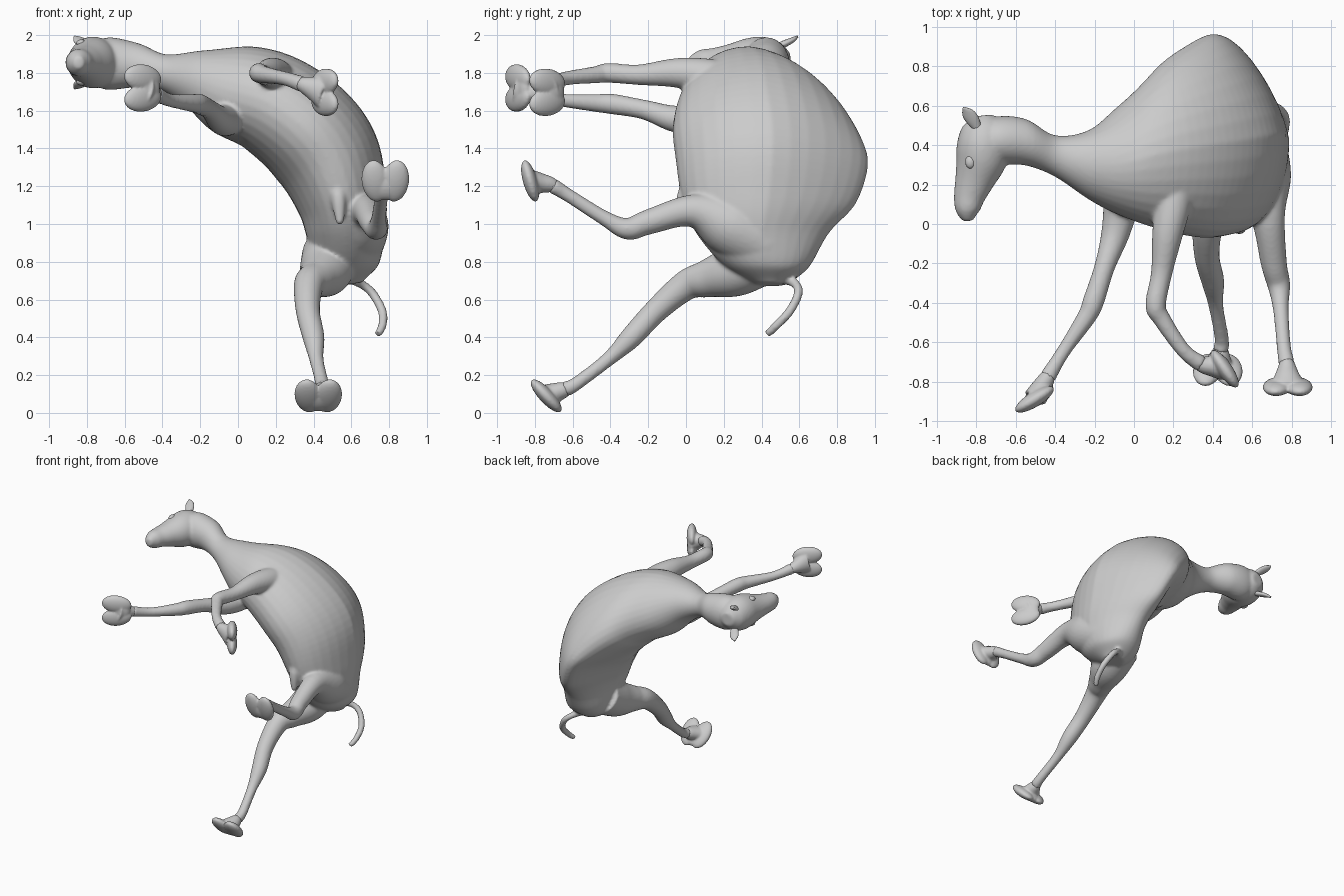
import bpy, bmesh, math
from mathutils import Vector, Matrix

cube = bpy.data.objects.get("Cube")
if cube:
    bpy.data.objects.remove(cube, do_unlink=True)

grey = bpy.data.materials.new("plain grey")
grey.use_nodes = True
grey.diffuse_color = (0.6, 0.6, 0.6, 1)
grey.node_tree.nodes["Principled BSDF"].inputs["Base Color"].default_value = (0.6, 0.6, 0.6, 1)

X, Y, Z = Vector((1, 0, 0)), Vector((0, 1, 0)), Vector((0, 0, 1))


def spline(rows, steps):
    """Smooth curve through rows of numbers."""
    rows = [Vector(r) for r in rows]
    out = []
    for i in range(len(rows) - 1):
        p0, p1, p2 = rows[max(i - 1, 0)], rows[i], rows[i + 1]
        p3 = rows[min(i + 2, len(rows) - 1)]
        for s in range(steps):
            t = s / steps
            out.append(p1 + 0.5 * t * ((p2 - p0) + t * ((2 * p0 - 5 * p1 + 4 * p2 - p3)
                       + t * (3 * (p1 - p2) + p3 - p0))))
    return out + [rows[-1]]


def tube(bm, rows, ref, upright=False, steps=6, sides=32):
    """Sweep ellipses (x, y, z, size along ref, size across, top taper, top lean)."""
    rows = [tuple(r) + ((r[3],) if len(r) == 4 else ()) for r in rows]
    rows = [r + (0.0,) * (7 - len(r)) for r in rows]
    pts = spline(rows, steps)
    rings = []
    for i, p in enumerate(pts):
        c = Vector(p[:3])
        tan = Vector(pts[min(i + 1, len(pts) - 1)][:3]) - Vector(pts[max(i - 1, 0)][:3])
        if upright:
            tan -= ref * tan.dot(ref)
        tan.normalize()
        up = (ref - tan * ref.dot(tan)).normalized()
        side = tan.cross(up)
        ring = []
        for k in range(sides):
            a = 2 * math.pi * k / sides
            s = math.sin(a)
            top = max(s, 0)
            across = p[4] * math.cos(a) * (1 - p[5] * top) + p[6] * top * top
            ring.append(bm.verts.new(c + up * p[3] * s + side * across))
        rings.append(ring)
    for r, q in zip(rings, rings[1:]):
        for k in range(sides):
            bm.faces.new((r[k], r[(k + 1) % sides], q[(k + 1) % sides], q[k]))
    bm.faces.new(rings[0][::-1])
    bm.faces.new(rings[-1])


def finish(name, bm):
    bmesh.ops.recalc_face_normals(bm, faces=bm.faces)
    mesh = bpy.data.meshes.new(name)
    bm.to_mesh(mesh)
    bm.free()
    mesh.materials.append(grey)
    mesh.shade_smooth()
    ob = bpy.data.objects.new(name, mesh)
    bpy.context.collection.objects.link(ob)
    return ob


def blend(ob, voxel, smooth):
    """Fuse overlapping volumes into one soft skin."""
    m = ob.modifiers.new("fuse", 'REMESH')
    m.mode, m.voxel_size, m.use_smooth_shade = 'VOXEL', voxel, True
    m = ob.modifiers.new("soften", 'SMOOTH')
    m.factor, m.iterations = 0.5, smooth


body = bmesh.new()

# Trunk with hump and neck, from rump to poll
tube(body, [
    (0.58, 0.45, 0.68, 0.08, 0.08),
    (0.57, 0.43, 0.77, 0.22, 0.17),
    (0.57, 0.405, 0.95, 0.35, 0.21, 0.25, 0.02),
    (0.55, 0.44, 1.12, 0.46, 0.24, 0.4, 0.05),
    (0.475, 0.455, 1.345, 0.51, 0.285, 0.42, 0.07),
    (0.35, 0.425, 1.51, 0.495, 0.29, 0.25, 0.07),
    (0.16, 0.385, 1.645, 0.42, 0.275, 0.15, 0.05),
    (-0.05, 0.325, 1.71, 0.29, 0.24, 0.1, 0.02),
    (-0.22, 0.30, 1.765, 0.18, 0.16),
    (-0.40, 0.345, 1.805, 0.105, 0.095),
    (-0.55, 0.415, 1.84, 0.118, 0.12),
    (-0.70, 0.425, 1.85, 0.12, 0.138),
    (-0.80, 0.42, 1.855, 0.07, 0.08)], Y, upright=True)

# Head, from poll to muzzle
HEAD_Z = 1.855
tube(body, [
    (-0.77, 0.55, HEAD_Z, 0.05, 0.05),
    (-0.765, 0.50, HEAD_Z, 0.105, 0.105),
    (-0.765, 0.42, HEAD_Z, 0.135, 0.13),
    (-0.775, 0.33, HEAD_Z, 0.13, 0.13),
    (-0.81, 0.22, HEAD_Z, 0.095, 0.10),
    (-0.835, 0.14, HEAD_Z, 0.076, 0.08),
    (-0.845, 0.07, HEAD_Z, 0.066, 0.062),
    (-0.842, 0.015, HEAD_Z, 0.03, 0.025)], Z, upright=True)

# Legs: shoulder or hip, knee, ankle
legs = {
    "right_front": [
        (-0.02, 0.32, 1.64, 0.13), (-0.06, 0.12, 1.56, 0.095), (-0.095, -0.05, 1.555, 0.072),
        (-0.15, -0.22, 1.605, 0.052), (-0.205, -0.39, 1.635, 0.054), (-0.24, -0.47, 1.64, 0.048),
        (-0.36, -0.65, 1.655, 0.035), (-0.44, -0.78, 1.69, 0.042)],
    "left_front": [
        (0.21, 0.32, 1.72, 0.12), (0.20, 0.12, 1.78, 0.095), (0.17, -0.05, 1.80, 0.078),
        (0.14, -0.25, 1.79, 0.054), (0.11, -0.41, 1.80, 0.052), (0.14, -0.48, 1.79, 0.045),
        (0.25, -0.64, 1.77, 0.037), (0.34, -0.71, 1.74, 0.043)],
    "left_hind": [
        (0.60, 0.42, 0.90, 0.17), (0.64, 0.22, 1.00, 0.16), (0.68, 0.03, 1.07, 0.087),
        (0.71, -0.20, 1.01, 0.066), (0.735, -0.31, 0.975, 0.058), (0.745, -0.43, 1.03, 0.04),
        (0.76, -0.62, 1.15, 0.036), (0.775, -0.71, 1.205, 0.042)],
    "right_hind": [
        (0.49, 0.42, 0.84, 0.15), (0.465, 0.26, 0.755, 0.14), (0.415, 0.11, 0.71, 0.10),
        (0.375, 0.0, 0.675, 0.08), (0.37, -0.16, 0.54, 0.064), (0.40, -0.29, 0.40, 0.058),
        (0.415, -0.41, 0.285, 0.038), (0.445, -0.58, 0.155, 0.036), (0.44, -0.64, 0.125, 0.042)],
}
for path in legs.values():
    tube(body, path, Vector((0.77, 0.05, 0.64)))

# Belly sheath
tube(body, [(0.51, 0.12, 1.30, 0.06), (0.53, 0.0, 1.16, 0.045), (0.54, -0.025, 1.0, 0.02)], X)
# Tail
tube(body, [(0.55, 0.47, 0.73, 0.04), (0.64, 0.57, 0.69, 0.025), (0.71, 0.595, 0.635, 0.024),
            (0.763, 0.55, 0.54, 0.024), (0.765, 0.48, 0.465, 0.023), (0.74, 0.43, 0.415, 0.02)], X)
blend(finish("body", body), 0.011, 5)

# Two-toed feet: centre of the pad, toe direction, side direction
feet = {
    "right_front": ((-0.505, -0.89, 1.72), (-0.85, -0.52, 0.0), Z),
    "left_front": ((0.46, -0.735, 1.697), (0.57, -0.82, 0.0), Z),
    "left_hind": ((0.78, -0.825, 1.228), (0.0, -0.27, 0.95), X),
    "right_hind": ((0.425, -0.74, 0.09), (0.0, -0.68, 0.73), X),
}


def pad(bm, pos, d, side, size):
    """Flat ellipsoid with its long axis along d."""
    d = d.normalized()
    s = (side - d * side.dot(d)).normalized()
    rot = Matrix((d, s, d.cross(s))).transposed().to_4x4()
    mat = Matrix.Translation(pos) @ rot @ Matrix.Diagonal((*size, 1))
    bmesh.ops.create_uvsphere(bm, u_segments=24, v_segments=14, radius=1, matrix=mat)


for name, (centre, toe, side) in feet.items():
    bm = bmesh.new()
    toe, centre = Vector(toe).normalized(), Vector(centre)
    shin, ankle = (Vector(p[:3]) for p in legs[name][-2:])
    # Flare from ankle to pad
    tube(bm, [(*shin.lerp(ankle, 0.4), 0.015), (*ankle, 0.04),
              (*ankle.lerp(centre, 0.5), 0.064, 0.052),
              (*ankle.lerp(centre, 0.95), 0.09, 0.06)], side)
    # Heel and toe pads
    pad(bm, centre - toe * 0.035, toe, side, (0.07, 0.09, 0.035))
    for sgn in (-1, 1):
        pad(bm, centre + side * 0.054 * sgn, toe + side * 0.12 * sgn, side, (0.115, 0.072, 0.038))
    blend(finish(name + "_foot", bm), 0.008, 3)

# Ears and eyes, one on each side of the head
for name, sgn in (("left", 1), ("right", -1)):
    bm = bmesh.new()
    tube(bm, [(-0.79, 0.48, HEAD_Z + sgn * 0.08, 0.02),
              (-0.82, 0.53, HEAD_Z + sgn * 0.103, 0.034, 0.018),
              (-0.845, 0.565, HEAD_Z + sgn * 0.12, 0.03, 0.014),
              (-0.865, 0.59, HEAD_Z + sgn * 0.137, 0.006)], X, sides=16)
    finish(name + "_ear", bm)
    bm = bmesh.new()
    pad(bm, Vector((-0.83, 0.315, HEAD_Z + sgn * 0.102)), Y, X, (0.034, 0.026, 0.02))
    finish(name + "_eye", bm)
